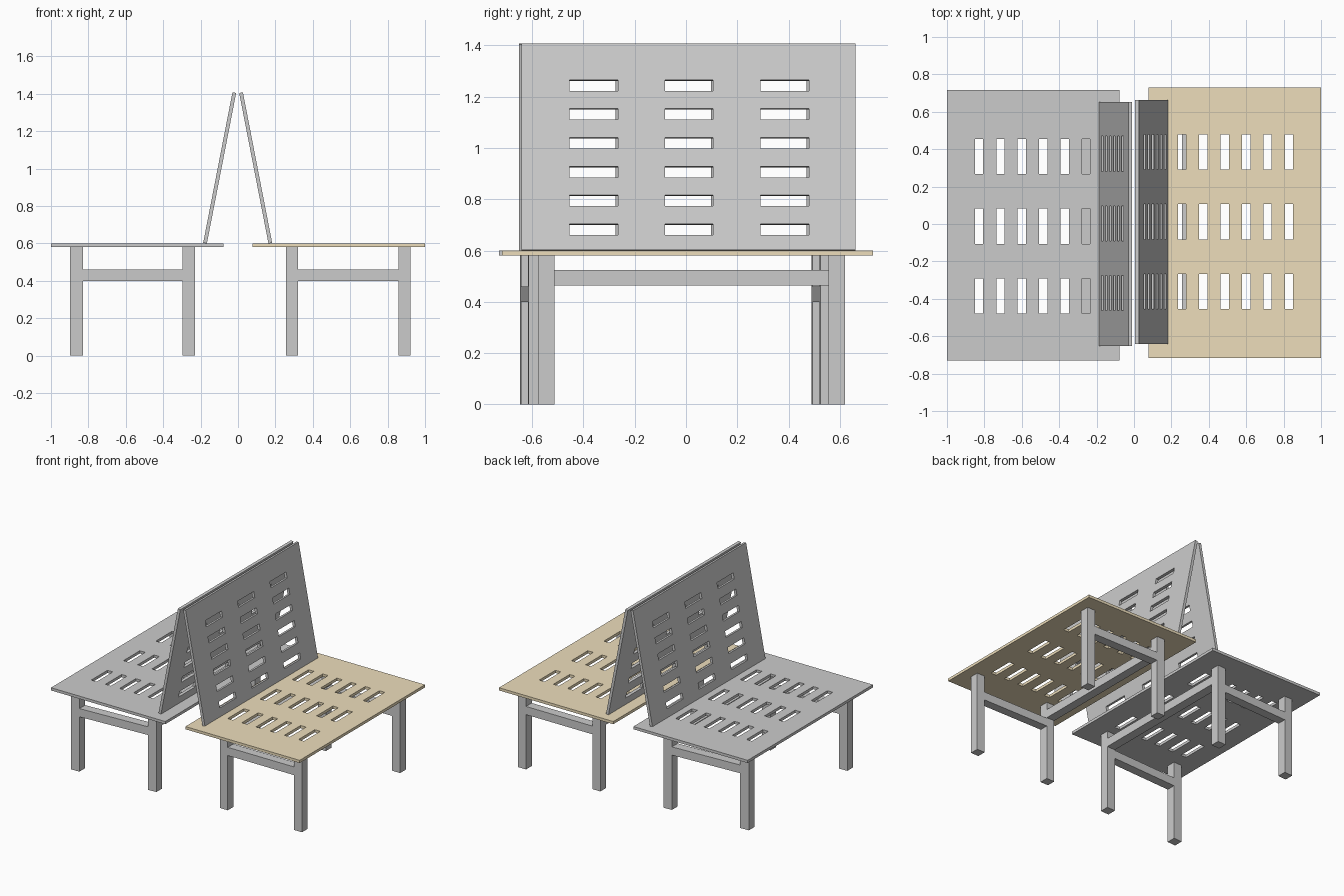
import bpy, bmesh
from math import radians, pi

if "Cube" in bpy.data.objects:
    bpy.data.objects.remove(bpy.data.objects["Cube"])

wood = bpy.data.materials.new("wood")
wood.diffuse_color = (0.85, 0.73, 0.50, 1)
wood.use_nodes = True
wood.node_tree.nodes["Principled BSDF"].inputs["Base Color"].default_value = wood.diffuse_color


def finish(name, bm):
    bmesh.ops.recalc_face_normals(bm, faces=bm.faces)
    mesh = bpy.data.meshes.new(name)
    bm.to_mesh(mesh)
    bm.free()
    ob = bpy.data.objects.new(name, mesh)
    bpy.context.collection.objects.link(ob)
    return ob


def slotted_board(name, length, x_shift, y0, y1, slot_ys, loc, rot):
    """Board centred on local x with a 6 x 3 grid of slots, thickened both ways."""
    xs = [-length / 2]
    for i in range(6):
        c = x_shift + (i - 2.5) * 0.1145
        xs += [c - 0.022, c + 0.022]
    xs.append(length / 2)
    ys = [y0]
    for c in slot_ys:
        ys += [c - 0.094, c + 0.094]
    ys.append(y1)
    bm = bmesh.new()
    grid = [[bm.verts.new((x, y, 0)) for y in ys] for x in xs]
    for i in range(len(xs) - 1):
        for j in range(len(ys) - 1):
            if not (i % 2 and j % 2):
                bm.faces.new((grid[i][j], grid[i + 1][j],
                              grid[i + 1][j + 1], grid[i][j + 1]))
    ob = finish(name, bm)
    mod = ob.modifiers.new("thickness", 'SOLIDIFY')
    mod.thickness = 0.02
    mod.offset = 0
    ob.location = loc
    ob.rotation_euler = rot
    return ob


def box(name, x, y, z, shear=0, pivot=0):
    """Box from ranges; shear slides it along y as x changes."""
    bm = bmesh.new()
    bmesh.ops.create_cube(bm, size=1)
    for v in bm.verts:
        p = [r[0] + (c + 0.5) * (r[1] - r[0]) for c, r in zip(v.co, (x, y, z))]
        p[1] += shear * (p[0] - pivot)
        v.co = p
    return finish(name, bm)


def frame(side, inner, outer, front, back, shear=0):
    """Four legs, two side rails and one long rail under the inner edge."""
    pivot = sum(inner) / 2
    for yn, y in (("front", front), ("back", back)):
        for xn, x in (("inner", inner), ("outer", outer)):
            box(f"{side}_{yn}_{xn}_leg", x, y, (0, 0.58), shear, pivot)
        span = sorted(inner + outer)[1:3]
        box(f"{side}_{yn}_side_rail", span, y, (0.40, 0.46), shear, pivot)
    box(f"{side}_long_rail", inner, (front[1], back[0]), (0.463, 0.525))


# seats: the left one is the right one turned half round
slot_ys = (-0.360, 0.012, 0.385)
for name, cx, turn in (("right_seat", 0.5385, 0), ("left_seat", -0.5385, pi)):
    seat = slotted_board(name, 0.923, 0.004, -0.717, 0.729, slot_ys,
                         (cx, 0, 0.59), (0, 0, turn))
    if turn == 0:
        seat.data.materials.append(wood)

# leaning backrests
for name, cx, angle, dy in (("right_backrest", 0.0945, -101, 0),
                            ("left_backrest", -0.098, -79, -0.009)):
    slotted_board(name, 0.82, -0.043, -0.642, 0.662, slot_ys,
                  (cx, dy, 1.0035), (0, radians(angle), 0))

# leg frames; the left one is slightly skewed
frame("right", (0.257, 0.321), (0.857, 0.921), (-0.577, -0.513), (0.555, 0.621))
frame("left", (-0.297, -0.230), (-0.897, -0.830),
      (-0.615, -0.549), (0.522, 0.588), shear=0.05)
